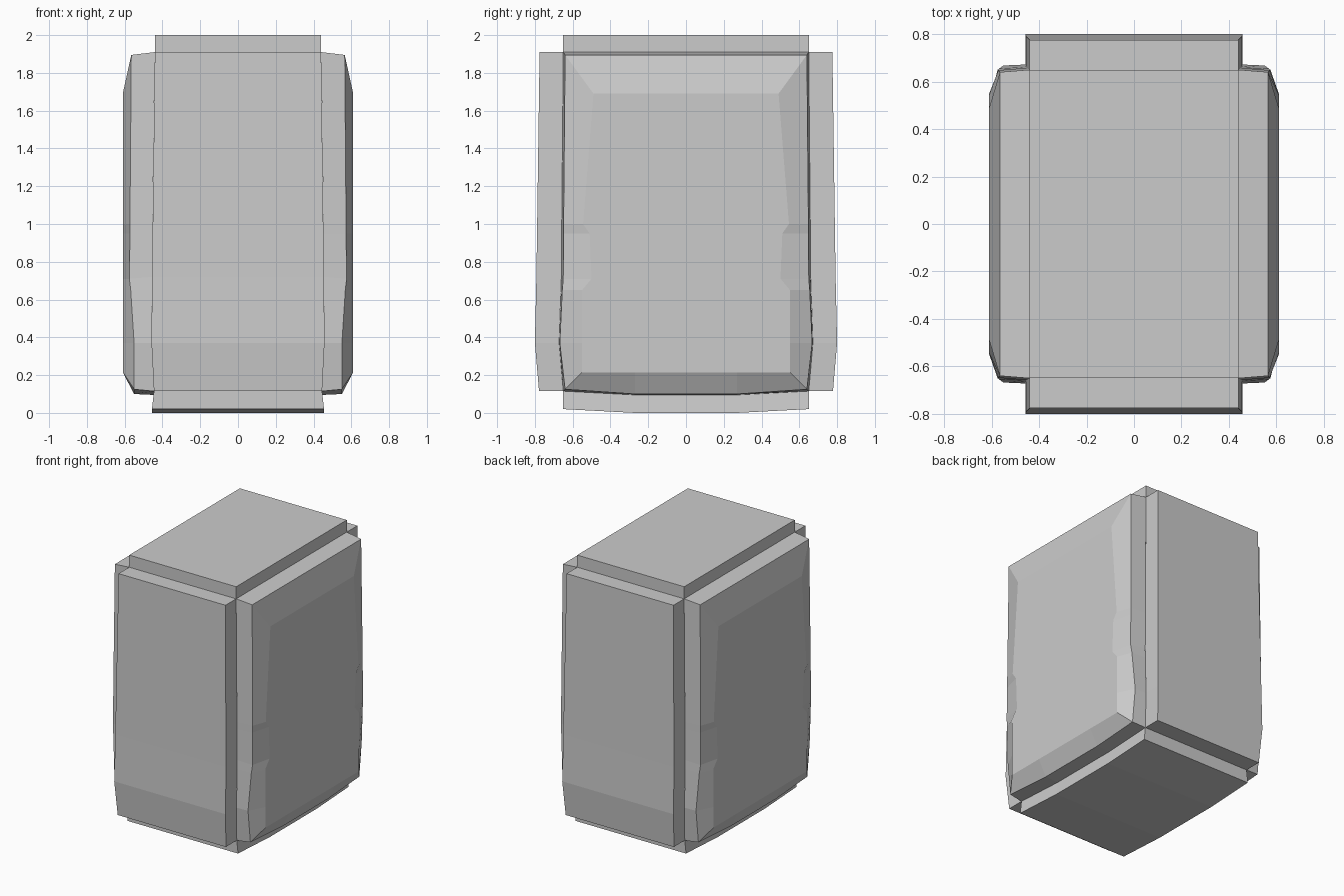
import bpy, bmesh
from math import pi
from mathutils import Matrix, Vector

if "Cube" in bpy.data.objects:
    bpy.data.objects.remove(bpy.data.objects["Cube"])

def cap(name, half_rings, axis, outward, turn=False):
    """Loft open half outlines mirrored along one axis; close the last ring in strips."""
    def flip(p):
        q = list(p)
        q[axis] = -q[axis]
        return q
    bm = bmesh.new()
    rings = []
    for half in half_rings:
        pts = list(half) + [flip(p) for p in reversed(half)]
        rings.append([bm.verts.new(p) for p in pts])
    n = len(rings[0])
    for a, b in zip(rings, rings[1:]):
        for i in range(n):
            j = (i + 1) % n
            bm.faces.new((a[i], a[j], b[j], b[i]))
    end = rings[-1]
    for i in range(n // 2 - 1):
        last = bm.faces.new((end[i], end[i + 1], end[n - 2 - i], end[n - 1 - i]))
    bmesh.ops.recalc_face_normals(bm, faces=bm.faces)
    last.normal_update()
    if last.normal.dot(Vector(outward)) < 0:
        bmesh.ops.reverse_faces(bm, faces=bm.faces)
    if turn:
        bmesh.ops.rotate(bm, verts=bm.verts, matrix=Matrix.Rotation(pi, 3, 'Z'))
    me = bpy.data.meshes.new(name)
    bm.to_mesh(me)
    bm.free()
    ob = bpy.data.objects.new(name, me)
    bpy.context.collection.objects.link(ob)

# Core edge seen from the side: z, half width x, half depth y
core = [(1.91, .44, .65), (.72, .455, .66), (.37, .458, .672), (.115, .445, .65)]

# Raised top and bottom panels
cap("top_panel", [[(.44, y, z) for y in (-.65, .65)] for z in (1.91, 2)], 0, (0, 0, 1))
ys = (-.65, -.27, .27, .65)
cap("bottom_panel", [[(.445, y, z) for y, z in zip(ys, (.115, .095, .095, .115))],
                     [(.455, y, z) for y, z in zip(ys, (.025, .004, .004, .025))],
                     [(.455, y, z) for y, z in zip(ys, (.02, 0, 0, .02))]], 0, (0, 0, -1))

# Raised front and back panels, bowed outwards near the base
bow = (.775, .792, .8, .778)
for name, turn in (("front_panel", False), ("back_panel", True)):
    cap(name, [[(x, -y, z) for z, x, y in core],
               [(x, -b, z) for (z, x, y), b in zip(core, bow)]], 0, (0, -1, 0), turn)

# Side panels: outer wall, rim, then bevel up to a flat face
rows = [(1.91, .44, .65), (1.0, .452, .658), (.95, .452, .658), (.72, .455, .66),
        (.65, .456, .662), (.37, .458, .672), (.115, .445, .65), (.095, .445, .27)]
rim = [(.565, .64, 1.895), (.572, .648, 1.0), (.572, .648, .95), (.575, .65, .71),
       (.568, .655, .65), (.55, .668, .37), (.55, .64, .125), (.55, .27, .1)]
face = [(.49, 1.69), (.545, 1.0), (.51, .95), (.50, .71),
        (.55, .65), (.55, .37), (.55, .215), (.27, .215)]
for name, turn in (("right_panel", False), ("left_panel", True)):
    cap(name, [[(x, y, z) for z, x, y in rows], rim,
               [(.61, y, z) for y, z in face]], 1, (1, 0, 0), turn)
